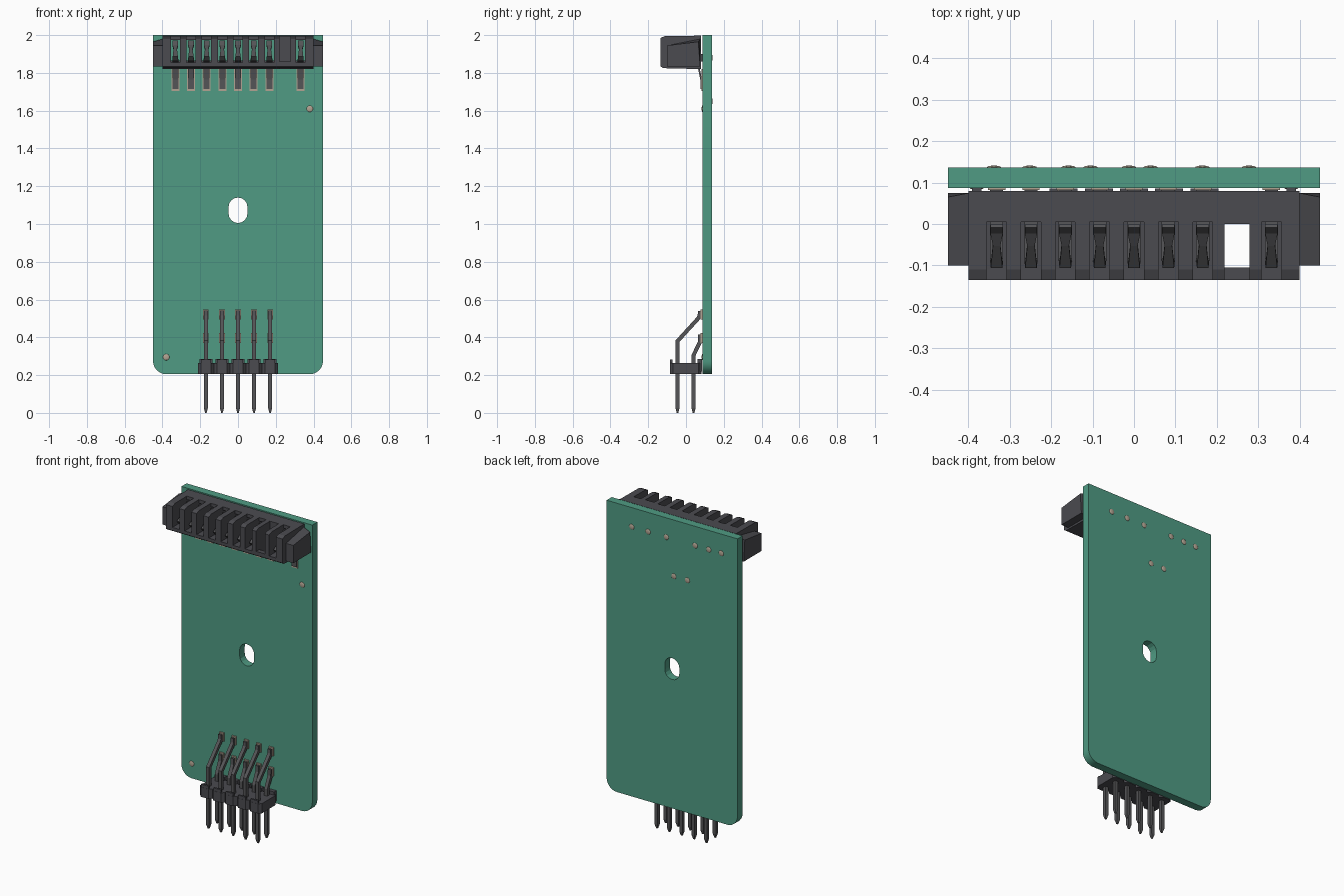
import bpy, bmesh, math
from mathutils import Vector

if "Cube" in bpy.data.objects:
    bpy.data.objects.remove(bpy.data.objects["Cube"])

def mat(name, r, g, b):
    m = bpy.data.materials.new(name)
    m.diffuse_color = (r, g, b, 1)
    m.use_nodes = True
    m.node_tree.nodes["Principled BSDF"].inputs["Base Color"].default_value = m.diffuse_color
    return m

GREEN = mat("board_green", 0.08, 0.33, 0.23)
DARK = mat("dark_plastic", 0.07, 0.07, 0.08)
METAL = mat("pin_metal", 0.09, 0.09, 0.095)
TAN = mat("solder_tan", 0.45, 0.37, 0.29)

def finish(name, bm, m, smooth=False):
    bmesh.ops.recalc_face_normals(bm, faces=bm.faces)
    me = bpy.data.meshes.new(name)
    bm.to_mesh(me)
    bm.free()
    ob = bpy.data.objects.new(name, me)
    bpy.context.collection.objects.link(ob)
    if m:
        me.materials.append(m)
    if smooth:
        bpy.ops.object.select_all(action='DESELECT')
        ob.select_set(True)
        bpy.context.view_layer.objects.active = ob
        bpy.ops.object.shade_smooth_by_angle(angle=math.radians(35))
    return ob

def prism(bm, pts, axis, lo, hi):
    """Extrude a 2D outline along x (pts = y,z), y (x,z) or z (x,y)."""
    i = "xyz".index(axis)
    def ring(t):
        out = []
        for p in pts:
            c = list(p)
            c.insert(i, t)
            out.append(bm.verts.new(c))
        return out
    a, b = ring(lo), ring(hi)
    bm.faces.new(a)
    bm.faces.new(b)
    for k in range(len(a)):
        n = (k + 1) % len(a)
        bm.faces.new((a[k], a[n], b[n], b[k]))

def box(bm, x0, x1, y0, y1, z0, z1):
    prism(bm, [(x0, y0), (x1, y0), (x1, y1), (x0, y1)], "z", z0, z1)

def sweep(bm, x, path, thick):
    """Rectangular strip following (y, z, half width in x, thickness scale)."""
    P = [Vector((p[0], p[1])) for p in path]
    rings = []
    for k, p in enumerate(path):
        d0 = (P[k] - P[max(k - 1, 0)]).normalized()
        d1 = (P[min(k + 1, len(P) - 1)] - P[k]).normalized()
        d = (d0 + d1).normalized()
        n = Vector((-d.y, d.x)) * thick / 2 * p[3] / max(0.5, d.dot(d0 if k else d1))
        rings.append([bm.verts.new((x + s * p[2], P[k].x + t * n.x, P[k].y + t * n.y))
                      for s, t in ((-1, -1), (1, -1), (1, 1), (-1, 1))])
    for a, b in zip(rings, rings[1:]):
        for k in range(4):
            bm.faces.new((a[k], a[(k + 1) % 4], b[(k + 1) % 4], b[k]))
    bm.faces.new(rings[0])
    bm.faces.new(rings[-1])

def arc(cx, cz, r, a0, a1, n=6):
    return [(cx + r * math.cos(math.radians(a0 + (a1 - a0) * k / n)),
             cz + r * math.sin(math.radians(a0 + (a1 - a0) * k / n))) for k in range(n + 1)]

def cut(ob, cutter):
    cutter.hide_render = True
    cutter.hide_viewport = True
    m = ob.modifiers.new("cut", 'BOOLEAN')
    m.operation = 'DIFFERENCE'
    m.solver = 'EXACT'
    m.object = cutter

# Circuit board: rounded bottom corners, one oval hole
F, B = 0.087, 0.137
bm = bmesh.new()
prism(bm, arc(-0.38, 0.275, 0.07, 180, 270) + arc(0.38, 0.275, 0.07, 270, 360)
      + [(0.45, 2.0), (-0.45, 2.0)], "y", F, B)
board = finish("circuit_board", bm, GREEN, True)
bm = bmesh.new()
prism(bm, arc(0, 1.09, 0.05, 0, 180, 8) + arc(0, 1.055, 0.05, 180, 360, 8), "y", 0, 0.3)
cut(board, finish("board_hole_cutter", bm, None))

# Socket housing: nine slots, one of them an open key
pitch = 0.083
slots = [(k - 4) * pitch for k in range(9)]
KEY = 7
bm = bmesh.new()
prism(bm, [(0.08, 1.82), (0.08, 1.997), (-0.11, 1.995), (-0.135, 1.985), (-0.135, 1.835),
           (-0.12, 1.825)], "x", -0.4, 0.4)
housing = finish("socket_housing", bm, DARK)
bm = bmesh.new()
for k, x in enumerate(slots):
    if k == KEY:
        prism(bm, [(-0.105, 1.7), (-0.105, 1.86), (-0.2, 1.86), (-0.2, 2.1), (0, 2.1), (0, 1.7)],
              "x", x - 0.03, x + 0.03)
    else:
        prism(bm, [(-0.2, 1.855), (-0.2, 2.1), (0.005, 2.1), (0.005, 1.975), (0.2, 1.975),
                   (0.2, 1.865), (0.005, 1.865), (0.005, 1.855)], "x", x - 0.024, x + 0.024)
cut(housing, finish("socket_slot_cutter", bm, None))

# Socket end ears (tapered outward) and mounting pegs
bm = bmesh.new()
for s in (-1, 1):
    prism(bm, [(-0.1, 1.835), (-0.1, 1.945), (0.075, 1.98), (0.075, 1.835)],
          "x", s * 0.398, s * 0.45)
    for v in bm.verts:
        if abs(v.co.x) > 0.44 and v.co.y > 0 and v.co.z > 1.9:
            v.co.z, v.co.y = 1.965, 0.065
    box(bm, s * 0.38 - 0.012, s * 0.38 + 0.012, 0.07, F + 0.002, 1.86, 1.9)
finish("socket_ears", bm, DARK)

# Spring contacts with their solder tails
bm, pads = bmesh.new(), bmesh.new()
for k, x in enumerate(slots):
    if k == KEY:
        continue
    sweep(bm, x, [(0.08, 1.715, 0.016, 1), (0.08, 1.765, 0.016, 1), (0.068, 1.825, 0.016, 1),
                  (0.03, 1.862, 0.016, 1), (-0.085, 1.868, 0.016, 1), (-0.1, 1.885, 0.014, 1),
                  (-0.05, 1.925, 0.009, 1), (-0.02, 1.945, 0.015, 1), (-0.005, 1.968, 0.015, 1)],
          0.009)
    box(pads, x - 0.021, x + 0.021, F - 0.005, F + 0.001, 1.705, 1.82)
finish("spring_contacts", bm, METAL)
finish("contact_pads", pads, TAN)

# Pin header strip: notched outline from five segments, with raised edges
cols = [(k - 2) * 0.085 for k in range(5)]
front, back = [], []
for x in cols:
    front += [(x - 0.0425, -0.068), (x - 0.026, -0.085), (x + 0.026, -0.085)]
    back += [(x - 0.0425, 0.065), (x - 0.026, 0.082), (x + 0.026, 0.082)]
front.append((0.2125, -0.068))
back.append((0.2125, 0.065))
bm = bmesh.new()
prism(bm, front + back[::-1], "z", 0.205, 0.265)
for x in cols:
    box(bm, x - 0.026, x + 0.026, -0.084, -0.072, 0.26, 0.283)
    box(bm, x - 0.034, x + 0.034, 0.062, 0.0855, 0.22, 0.285)
finish("header_strip", bm, DARK)

# Header pins in two bent rows, with pointed tips and solder pads
w = 0.0105
rows = {
    "outer": [(-0.045, 0.0, 0.004, 0.4), (-0.045, 0.025, w, 1), (-0.045, 0.38, w, 1),
              (0.06, 0.495, w, 1), (0.072, 0.512, w, 1), (0.074, 0.54, w, 1)],
    "inner": [(0.04, 0.0, 0.004, 0.4), (0.04, 0.025, w, 1), (0.04, 0.305, w, 1),
              (0.064, 0.355, w, 1), (0.074, 0.375, w, 1), (0.075, 0.415, w, 1)],
}
pads = bmesh.new()
for row, path in rows.items():
    bm = bmesh.new()
    for x in cols:
        sweep(bm, x, path, 0.021)
        top = path[-1][1]
        box(pads, x - 0.015, x + 0.015, 0.078, F + 0.001, top - 0.045, top + 0.008)
    finish("header_pins_" + row, bm, METAL)
finish("header_pads", pads, TAN)

# Solder dots: flattened domes on both faces
bm = bmesh.new()
dots = [(x, B, 1.88) for x in (0.278, 0.165, 0.04, -0.158, -0.252, -0.338)]
dots += [(-0.012, B, 1.65), (-0.105, B, 1.65), (0.38, F, 1.61), (-0.38, F, 0.295)]
for x, y, z in dots:
    r = bmesh.ops.create_uvsphere(bm, u_segments=16, v_segments=8, radius=0.017)
    for v in r["verts"]:
        v.co = Vector((v.co.x + x, v.co.y * 0.25 + y, v.co.z + z))
finish("solder_dots", bm, TAN, True)
